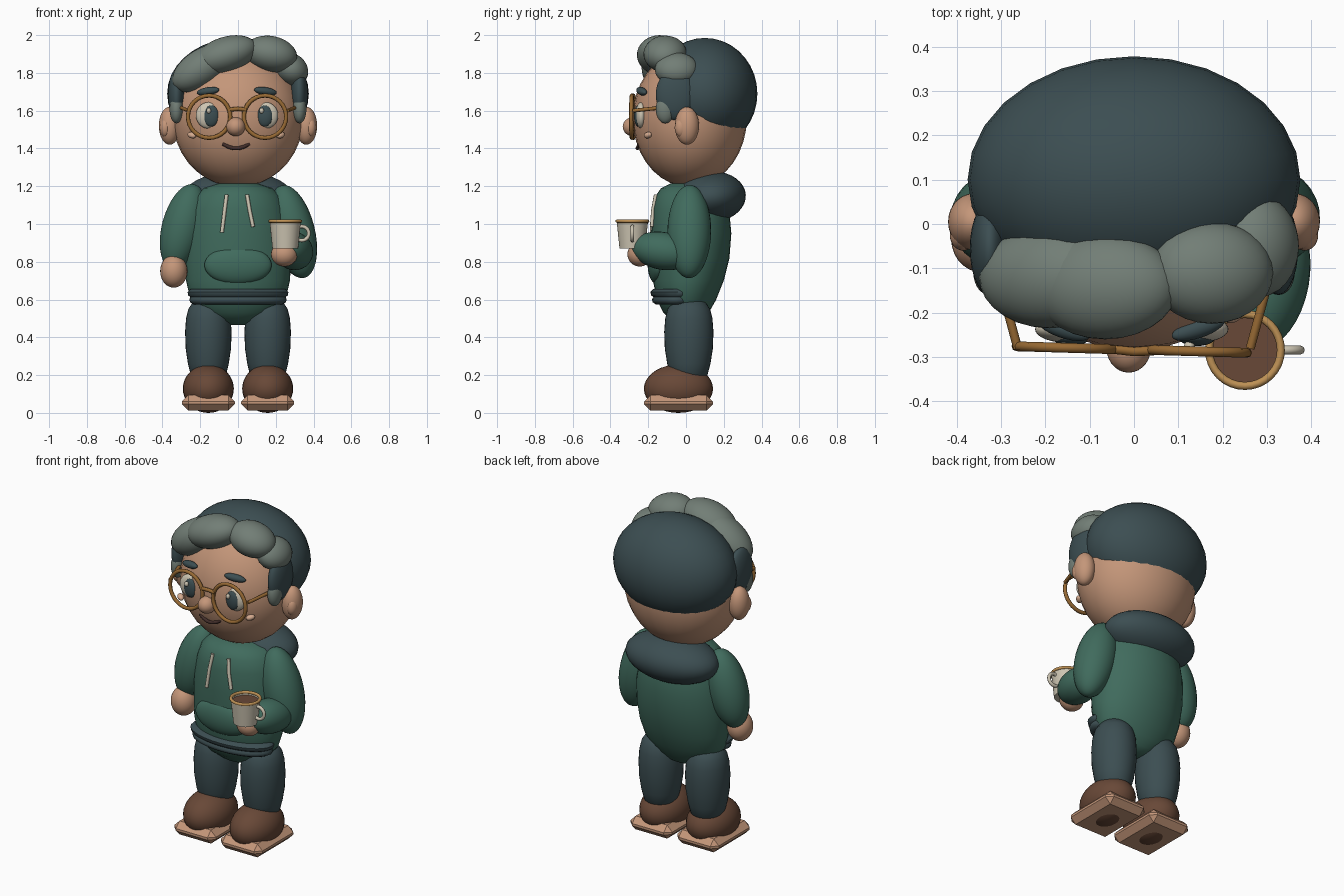
import bpy, bmesh, math
from mathutils import Vector

cube = bpy.data.objects.get("Cube")
if cube:
    bpy.data.objects.remove(cube, do_unlink=True)


def material(name, *rgb):
    lin = [((c / 255 + 0.055) / 1.055) ** 2.4 for c in rgb] + [1.0]
    m = bpy.data.materials.new(name)
    m.use_nodes = True
    m.diffuse_color = lin
    m.node_tree.nodes["Principled BSDF"].inputs["Base Color"].default_value = lin
    return m


SKIN = material("skin", 196, 150, 121)
GREEN = material("hoodie green", 64, 107, 93)
SLATE = material("dark slate", 60, 78, 82)
GREY = material("grey hair", 114, 126, 118)
BROWN = material("shoe brown", 104, 72, 55)
CHEEK = material("cheek beige", 212, 170, 142)
GOLD = material("frame bronze", 152, 106, 52)
RIM = material("rim gold", 190, 145, 85)
CREAM = material("cream", 205, 197, 178)
DARK = material("mouth brown", 66, 46, 42)


def finish(name, mat, smooth=True):
    ob = bpy.context.object
    ob.name = name
    ob.data.materials.clear()
    ob.data.materials.append(mat)
    if smooth:
        bpy.ops.object.shade_smooth_by_angle(angle=math.radians(50))
    return ob


def activate(ob):
    bpy.context.collection.objects.link(ob)
    bpy.ops.object.select_all(action="DESELECT")
    ob.select_set(True)
    bpy.context.view_layer.objects.active = ob


def ball(name, loc, radii, mat, rot=(0, 0, 0), seg=28):
    bpy.ops.mesh.primitive_uv_sphere_add(segments=seg, ring_count=seg * 2 // 3, location=loc,
                                         rotation=[math.radians(a) for a in rot])
    bpy.context.object.scale = radii
    return finish(name, mat)


def limb(name, a, b, radius, mat):
    a, b = Vector(a), Vector(b)
    ob = ball(name, (a + b) / 2, (radius, radius, (b - a).length / 2), mat)
    ob.rotation_euler = (b - a).to_track_quat("Z", "Y").to_euler()


def ring(name, loc, major, minor, mat, rot=(0, 0, 0)):
    bpy.ops.mesh.primitive_torus_add(major_segments=32, minor_segments=8, location=loc,
                                     major_radius=major, minor_radius=minor,
                                     rotation=[math.radians(a) for a in rot])
    finish(name, mat)


def tube(name, points, radius, mat):
    cu = bpy.data.curves.new(name, "CURVE")
    cu.dimensions = "3D"
    cu.bevel_depth = radius
    cu.bevel_resolution = 2
    cu.use_fill_caps = True
    sp = cu.splines.new("POLY")
    sp.points.add(len(points) - 1)
    for p, co in zip(sp.points, points):
        p.co = (*co, 1)
    activate(bpy.data.objects.new(name, cu))
    bpy.ops.object.convert(target="MESH")
    finish(name, mat)


def loft(name, sections, mat, centre=(0, 0), n=32):
    """Stack oval sections given as (z, half width, front y, back y)."""
    bm = bmesh.new()
    rings = []
    for z, rx, yf, yb in sections:
        rings.append([bm.verts.new((centre[0] + rx * math.cos(t),
                                    centre[1] + (yf + yb) / 2 + (yb - yf) / 2 * math.sin(t), z))
                      for t in (math.tau * i / n for i in range(n))])
    for lo, hi in zip(rings, rings[1:]):
        for i in range(n):
            j = (i + 1) % n
            bm.faces.new((lo[i], lo[j], hi[j], hi[i]))
    bm.faces.new(rings[0][::-1])
    bm.faces.new(rings[-1])
    me = bpy.data.meshes.new(name)
    bm.to_mesh(me)
    bm.free()
    activate(bpy.data.objects.new(name, me))
    finish(name, mat)


# Head and hair
ball("head", (0, 0.02, 1.56), (0.346, 0.302, 0.364), SKIN)
ball("hair_cap", (0, 0.10, 1.69), (0.375, 0.278, 0.295), SLATE)
ball("quiff_left_lobe", (-0.19, -0.12, 1.825), (0.178, 0.115, 0.1), GREY, (0, -33, 0))
ball("quiff_centre", (-0.065, -0.14, 1.895), (0.17, 0.12, 0.095), GREY, (0, -18, 0))
ball("quiff_right_lobe", (0.175, -0.11, 1.9), (0.14, 0.115, 0.095), GREY, (0, 12, 0))
ball("quiff_side_lobe", (0.28, -0.05, 1.82), (0.097, 0.115, 0.082), GREY, (0, 38, 0))

# Face and ears, mirrored
for s, side in ((1, "left"), (-1, "right")):
    ball(side + "_sideburn", (s * 0.325, -0.055, 1.685), (0.045, 0.105, 0.135), SLATE)
    ball(side + "_sideburn_grey", (s * 0.326, -0.11, 1.608), (0.036, 0.05, 0.075), GREY)
    ball(side + "_ear", (s * 0.362, 0.005, 1.52), (0.057, 0.064, 0.1), SKIN)
    ball(side + "_inner_ear", (s * 0.385, -0.025, 1.51), (0.03, 0.035, 0.05), SKIN)
    ball(side + "_eye_white", (s * 0.15 - 0.005, -0.237, 1.575), (0.068, 0.03, 0.07), CREAM)
    ball(side + "_iris", (s * 0.142, -0.255, 1.572), (0.042, 0.02, 0.056), SLATE)
    ball(side + "_eye_glint", (s * 0.14 - 0.015, -0.275, 1.60), (0.012, 0.012, 0.015), CREAM)
    ball(side + "_eyebrow", (s * 0.152 - 0.007, -0.235, 1.703), (0.063, 0.022, 0.021), SLATE, (0, s * 8, s * 18))
    ball(side + "_cheek", (s * 0.235 - 0.01, -0.202, 1.47), (0.026, 0.018, 0.016), CHEEK, (0, -s * 15, s * 40))
    ring(side + "_lens_frame", (s * 0.148 - 0.005, -0.283 - s * 0.004, 1.568), 0.112, 0.011, GOLD, (90, 0, -1.7))
    tube(side + "_temple", [(s * 0.262, -0.28, 1.60), (s * 0.30, -0.14, 1.615), (s * 0.34, 0, 1.61)], 0.01, GOLD)
tube("glasses_bridge", [(-0.05, -0.281, 1.605), (0, -0.287, 1.61), (0.045, -0.285, 1.605)], 0.011, GOLD)
ball("nose", (-0.012, -0.28, 1.515), (0.05, 0.055, 0.05), SKIN)
tube("mouth", [(-0.01 + 0.07 * t, -0.258 + 0.012 * t * t, 1.4 + 0.025 * t * t)
               for t in (-1, -0.6, -0.2, 0.2, 0.6, 1)], 0.01, DARK)

# Hoodie
loft("hoodie_body", [(0.465, 0.03, -0.01, 0.05), (0.485, 0.115, -0.07, 0.085), (0.53, 0.2, -0.12, 0.12),
                     (0.6, 0.252, -0.155, 0.16), (0.7, 0.275, -0.175, 0.2), (0.82, 0.282, -0.182, 0.23),
                     (0.95, 0.278, -0.185, 0.24), (1.08, 0.255, -0.178, 0.228),
                     (1.15, 0.225, -0.16, 0.2), (1.19, 0.18, -0.132, 0.16), (1.215, 0.1, -0.08, 0.1)], GREEN)
ball("hood", (0, 0.13, 1.143), (0.29, 0.187, 0.136), SLATE, (4, 0, 0))
ball("front_pocket", (0, -0.15, 0.782), (0.178, 0.053, 0.102), GREEN)
loft("hem_band", [(0.575, 0.235, -0.16, 0.06), (0.586, 0.254, -0.177, 0.075), (0.602, 0.258, -0.18, 0.078),
                  (0.613, 0.252, -0.172, 0.072), (0.622, 0.264, -0.185, 0.08), (0.64, 0.267, -0.188, 0.08),
                  (0.657, 0.25, -0.172, 0.07)], SLATE)
tube("right_drawstring", [(-0.06, -0.158, 1.155), (-0.072, -0.175, 1.06), (-0.085, -0.181, 0.955)], 0.01, CREAM)
tube("left_drawstring", [(0.048, -0.16, 1.155), (0.062, -0.175, 1.07), (0.08, -0.181, 0.985)], 0.01, CREAM)

# Arms and hands
limb("right_arm", (-0.23, 0.02, 1.21), (-0.35, 0.005, 0.76), 0.113, GREEN)
ball("right_hand", (-0.34, -0.035, 0.75), (0.072, 0.075, 0.087), SKIN)
limb("left_upper_arm", (0.23, 0.02, 1.205), (0.352, 0.015, 0.715), 0.116, GREEN)
limb("left_forearm", (0.325, 0.04, 0.83), (0.265, -0.285, 0.885), 0.1, GREEN)
ball("left_hand", (0.245, -0.245, 0.84), (0.07, 0.065, 0.065), SKIN)

# Mug
MUG = (0.25, -0.284)
loft("mug", [(z, r, -r, r) for z, r in ((0.87, 0.068), (1.015, 0.083), (1.015, 0.076), (0.985, 0.073))], CREAM, MUG)
loft("coffee", [(z, 0.075, -0.075, 0.075) for z in (0.99, 1.0)], BROWN, MUG)
ring("mug_rim", (*MUG, 1.015), 0.081, 0.009, RIM)
ring("mug_handle", (0.338, MUG[1], 0.95), 0.037, 0.01, CREAM, (90, 0, 0))

# Legs and shoes
for s, side in ((1, "left"), (-1, "right")):
    loft(side + "_leg", [(z, r, 0.015 - r * 1.06, 0.015 + r * 1.06) for z, r in
                         ((0.17, 0.07), (0.2, 0.093), (0.26, 0.108), (0.34, 0.12), (0.43, 0.123),
                          (0.5, 0.118), (0.55, 0.106), (0.59, 0.08), (0.61, 0.03))], SLATE, (s * 0.157, 0))
    ball(side + "_shoe", (s * 0.157, -0.04, 0.128), (0.135, 0.183, 0.128), BROWN)
    bpy.ops.mesh.primitive_cube_add(size=1, location=(s * 0.157, -0.04, 0.053))
    sole = finish(side + "_sole", SKIN, False)
    for v in sole.data.vertices:
        v.co = (v.co.x * 0.28, v.co.y * 0.365, v.co.z * 0.082)
    bev = sole.modifiers.new("chamfer", "BEVEL")
    bev.width = 0.034
    bev.segments = 1
